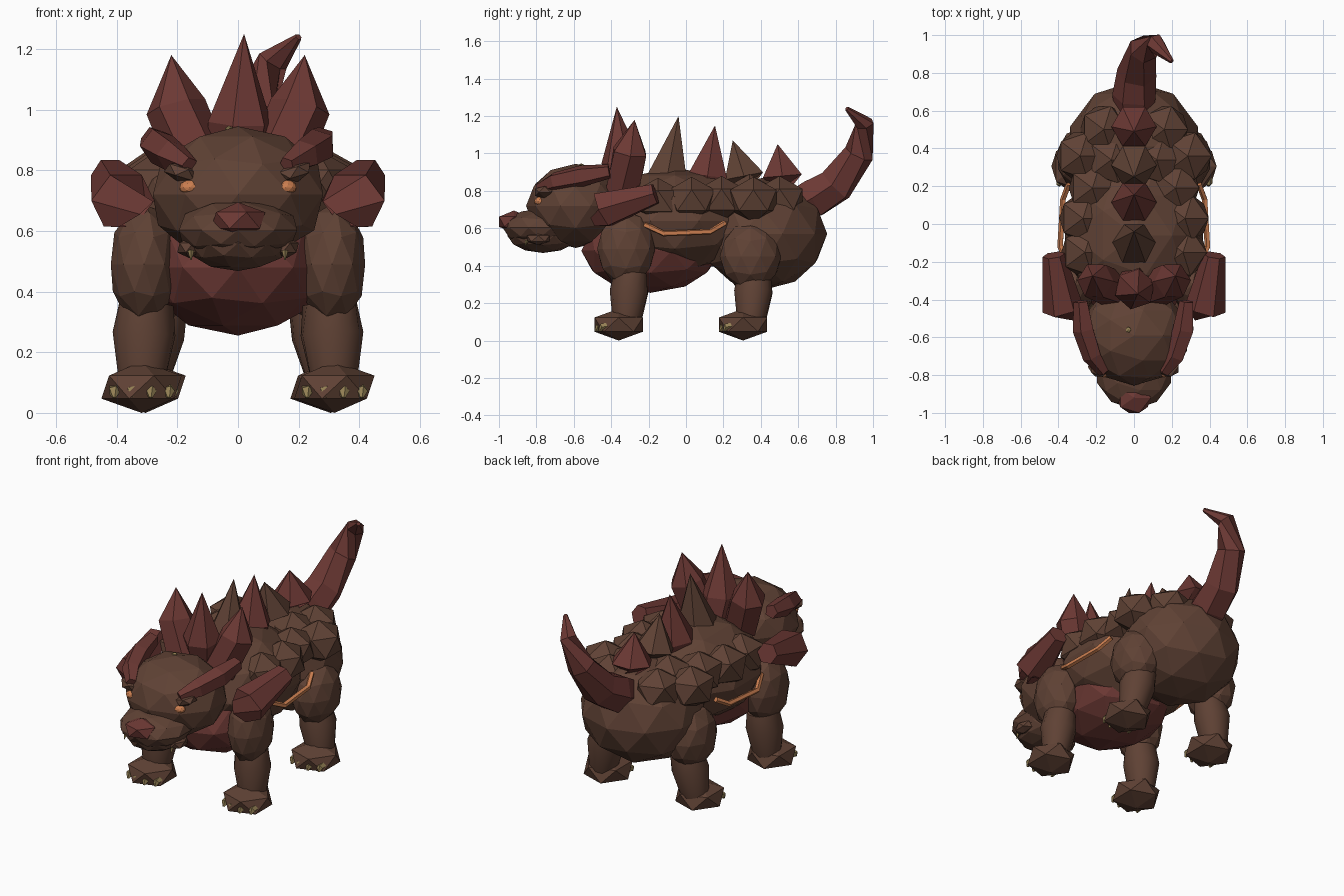
import bpy, bmesh
from mathutils import Vector, Matrix, Euler
from math import cos, sin, pi

cube = bpy.data.objects.get("Cube")
if cube:
    bpy.data.objects.remove(cube, do_unlink=True)


def material(name, rgb):
    m = bpy.data.materials.new(name)
    m.use_nodes = True
    m.diffuse_color = (*rgb, 1)
    m.node_tree.nodes["Principled BSDF"].inputs["Base Color"].default_value = (*rgb, 1)
    return m


BROWN = material("brown hide", (0.115, 0.054, 0.035))
RED = material("dark red horn", (0.15, 0.04, 0.034))
ORANGE = material("glowing orange", (0.6, 0.21, 0.08))
CLAW = material("pale claw", (0.3, 0.22, 0.09))


def finish(name, bm, mat, smooth=False):
    bmesh.ops.recalc_face_normals(bm, faces=bm.faces)
    mesh = bpy.data.meshes.new(name)
    bm.to_mesh(mesh)
    bm.free()
    mesh.materials.append(mat)
    for p in mesh.polygons:
        p.use_smooth = smooth and len(p.vertices) == 4
    ob = bpy.data.objects.new(name, mesh)
    bpy.context.collection.objects.link(ob)
    return ob


def blob(name, loc, size, mat=BROWN, detail=2, rot=(0, 0, 0)):
    """Faceted ellipsoid."""
    bm = bmesh.new()
    mtx = Matrix.LocRotScale(Vector(loc), Euler(rot), Vector(size))
    bmesh.ops.create_icosphere(bm, subdivisions=detail, radius=1, matrix=mtx)
    return finish(name, bm, mat)


def tube(name, points, radii, mat=RED, sides=6, smooth=False):
    """Tapered polygonal tube along a path; a zero radius makes a point."""
    bm = bmesh.new()
    pts = [Vector(p) for p in points]
    rings = []
    for i, (p, r) in enumerate(zip(pts, radii)):
        way = pts[min(i + 1, len(pts) - 1)] - pts[max(i - 1, 0)]
        q = way.to_track_quat('Z', 'Y')
        ring = []
        for k in range(sides):
            a = 2 * pi * k / sides
            ring.append(bm.verts.new(p + q @ Vector((r * cos(a), r * sin(a), 0))))
        rings.append(ring)
    for a, b in zip(rings, rings[1:]):
        for k in range(sides):
            n = (k + 1) % sides
            bm.faces.new((a[k], a[n], b[n], b[k]))
    bm.faces.new(rings[0])
    bm.faces.new(rings[-1])
    bmesh.ops.remove_doubles(bm, verts=bm.verts, dist=0.0005)
    return finish(name, bm, mat, smooth)


# Torso
blob("torso", (0, -0.06, 0.64), (0.385, 0.42, 0.285))
blob("hindquarters", (0, 0.41, 0.57), (0.355, 0.345, 0.3))
blob("belly", (0, -0.19, 0.48), (0.31, 0.37, 0.225), RED)

# Head
blob("head", (0, -0.59, 0.72), (0.295, 0.265, 0.225))
blob("forehead_chip", (-0.03, -0.56, 0.935), (0.016, 0.016, 0.012), CLAW, 1)
blob("muzzle", (0, -0.78, 0.603), (0.205, 0.2, 0.102))
blob("lower_jaw", (0, -0.765, 0.56), (0.17, 0.19, 0.092))
blob("nose", (0, -0.92, 0.635), (0.1, 0.094, 0.06), RED, 1)

# Tail
tube("tail", ((0, 0.56, 0.7), (0, 0.68, 0.76), (0.015, 0.8, 0.83), (0.05, 0.925, 1.0),
              (0.115, 0.955, 1.16), (0.2, 0.86, 1.24)),
     (0.1, 0.115, 0.105, 0.08, 0.052, 0.012))

# Middle crest spike and the ridge of spikes along the spine
tube("crest_spike_middle", ((0, -0.31, 0.8), (0.005, -0.345, 0.96), (0.02, -0.37, 1.25)),
     (0.09, 0.11, 0))
ridge = ((-0.1, -0.04, 1.2, BROWN), (0.115, 0.155, 1.15, RED),
         (0.31, 0.25, 1.07, BROWN), (0.515, 0.49, 1.05, RED))
for i, (y0, y1, z1, mat) in enumerate(ridge):
    tube(f"spine_spike_{i + 1}", ((0, y0, 0.76), (0, y0, 0.88), (0, y1, z1)),
         (0.09, 0.12, 0), mat)

for side, s in (("left", 1), ("right", -1)):
    # Side crest spike
    tube("crest_spike_" + side,
         ((s * 0.12, -0.34, 0.8), (s * 0.205, -0.3, 1.01), (s * 0.22, -0.275, 1.18)),
         (0.1, 0.1, 0))

    # Brow horn, eyelid, eye, cheek and fang
    tube("brow_horn_" + side,
         ((s * 0.16, -0.785, 0.815), (s * 0.22, -0.7, 0.85), (s * 0.265, -0.56, 0.88),
          (s * 0.28, -0.41, 0.905)), (0.03, 0.053, 0.06, 0.04), RED, 5)
    blob("eyelid_" + side, (s * 0.185, -0.755, 0.793), (0.065, 0.06, 0.034), BROWN, 1,
         (0, s * -0.3, 0))
    blob("eye_" + side, (s * 0.158, -0.782, 0.744), (0.036, 0.03, 0.025), ORANGE)
    blob("cheek_" + side, (s * 0.16, -0.79, 0.545), (0.045, 0.07, 0.035), BROWN, 1)
    tube("fang_" + side, ((s * 0.155, -0.85, 0.535), (s * 0.155, -0.86, 0.505)),
         (0.011, 0.002), CLAW, 4)

    # Shoulder horn, thick in front and narrow behind
    tube("shoulder_horn_" + side,
         ((s * 0.35, -0.43, 0.655), (s * 0.38, -0.44, 0.7), (s * 0.425, -0.165, 0.785)),
         (0.085, 0.108, 0.06))

    # Armour plates along the flank
    plates = ((0.26, -0.15, 0.745), (0.27, 0.03, 0.75), (0.22, 0.19, 0.755),
              (0.285, 0.36, 0.75), (0.16, 0.5, 0.755), (0.12, 0.34, 0.765))
    for i, (x, y, z) in enumerate(plates):
        blob(f"flank_plate_{i + 1}_{side}", (s * x, y, z), (0.14, 0.145, 0.125), BROWN, 1)

    # Glowing line on the flank
    tube("flank_line_" + side,
         ((s * 0.345, -0.22, 0.62), (s * 0.39, -0.12, 0.572), (s * 0.375, 0.13, 0.582),
          (s * 0.345, 0.21, 0.63)), (0.016,) * 4, ORANGE, 5)

    # Legs with paws and claws
    for end, x, y, hip, thigh, wide, deep, tall in (
            ("front", 0.318, -0.36, 0.31, 0.49, 0.115, 0.155, 0.2),
            ("rear", 0.305, 0.305, 0.28, 0.45, 0.13, 0.165, 0.185)):
        tag = f"{end}_{side}"
        knee = hip * 2 - x
        blob("upper_leg_" + tag, (s * hip, y + 0.04, thigh), (wide, deep, tall))
        tube("lower_leg_" + tag,
             ((s * knee, y + 0.06, 0.36), (s * (knee + x) / 2, y + 0.055, 0.26),
              (s * x, y + 0.045, 0.11)), (0.09, 0.104, 0.078), BROWN, 14, True)
        blob("paw_" + tag, (s * x, y, 0.085), (0.148, 0.152, 0.085), BROWN, 1)
        for k in range(4):
            across = (k - 1.5) * 0.06
            front = y - 0.122 + abs(across) * 0.35
            tube(f"claw_{tag}_{k + 1}",
                 ((s * x + across, front + 0.04, 0.078), (s * x + across, front, 0.072),
                  (s * x + across, front - 0.012, 0.05)), (0.02, 0.02, 0.006), CLAW, 5)
